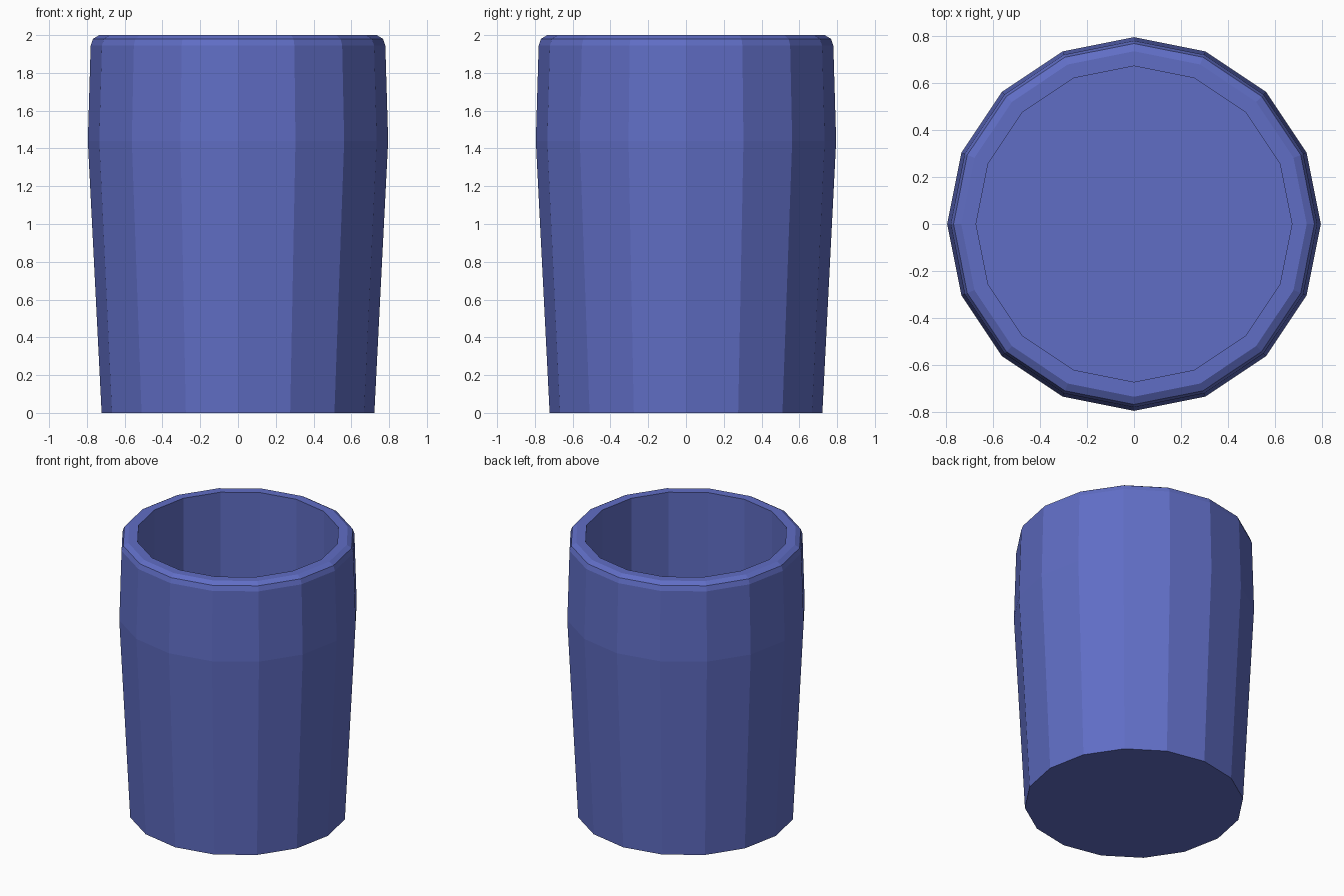
import bpy, bmesh, math

if "Cube" in bpy.data.objects:
    bpy.data.objects.remove(bpy.data.objects["Cube"])

SIDES = 16

# One flat blue for the whole cup
blue = bpy.data.materials.new("blue")
blue.diffuse_color = (0.117, 0.155, 0.56, 1)
blue.use_nodes = True
blue.node_tree.nodes["Principled BSDF"].inputs["Base Color"].default_value = blue.diffuse_color

# Profile (radius, height): outer wall, rounded lip, straight inner wall
profile = [(0.722, 0.0), (0.795, 1.44), (0.78, 1.945), (0.768, 1.98),
           (0.735, 2.0), (0.672, 2.0), (0.672, 0.1)]

bm = bmesh.new()
rings = []
for r, z in profile:
    rings.append([bm.verts.new((r * math.cos(2 * math.pi * i / SIDES),
                                r * math.sin(2 * math.pi * i / SIDES), z))
                  for i in range(SIDES)])

# Walls
for low, high in zip(rings, rings[1:]):
    for i in range(SIDES):
        j = (i + 1) % SIDES
        bm.faces.new((low[i], low[j], high[j], high[i]))

# Underside and inner floor
bm.faces.new(rings[0][::-1])
bm.faces.new(rings[-1])

mesh = bpy.data.meshes.new("cup")
bm.to_mesh(mesh)
bm.free()
mesh.materials.append(blue)
bpy.context.collection.objects.link(bpy.data.objects.new("cup", mesh))
